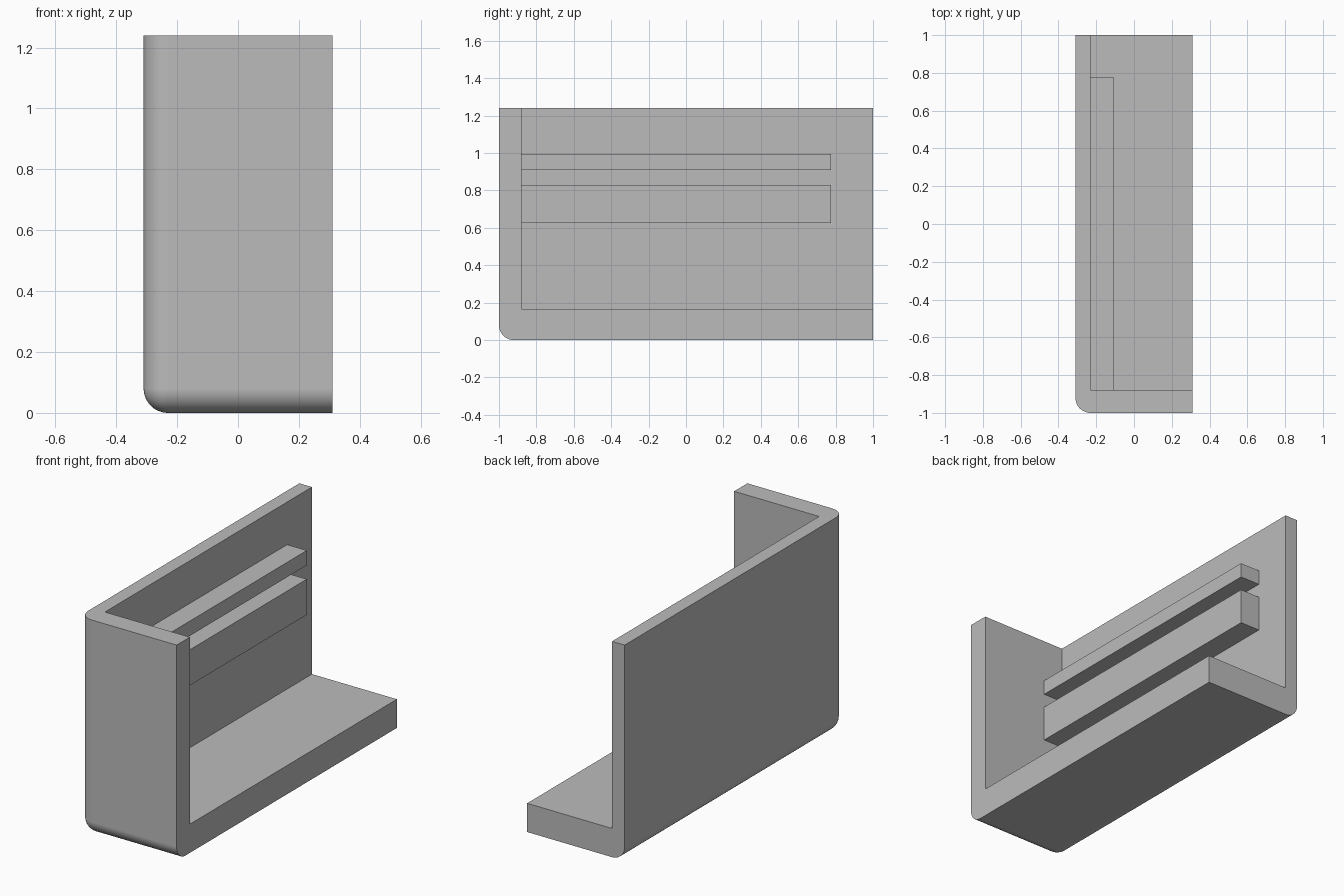
import bpy
import bmesh
import math

default = bpy.data.objects.get("Cube")
if default:
    bpy.data.objects.remove(default, do_unlink=True)

grey = bpy.data.materials.new("plain grey")
grey.use_nodes = True
colour = (0.5, 0.5, 0.5, 1)
grey.diffuse_color = colour
grey.node_tree.nodes["Principled BSDF"].inputs["Base Color"].default_value = colour

LEFT, RIGHT = -0.31, 0.31
FRONT, BACK = -1.0, 1.0
TOP = 1.24
WALL_X, FRONT_Y, FLOOR_Z = -0.23, -0.88, 0.165   # inner faces
RADIUS = 0.08


def box(name, low, high, rounded=False):
    """Box between two corners; optionally round the edges meeting at the low corner."""
    bm = bmesh.new()
    bmesh.ops.create_cube(bm, size=1)
    for v in bm.verts:
        v.co = [h if c > 0 else l for c, l, h in zip(v.co, low, high)]
    if rounded:
        corner = min(bm.verts, key=lambda v: sum(v.co))
        bmesh.ops.bevel(bm, geom=list(corner.link_edges), offset=RADIUS,
                        segments=12, profile=0.5, affect='EDGES')
    mesh = bpy.data.meshes.new(name)
    bm.to_mesh(mesh)
    bm.free()
    mesh.materials.append(grey)
    obj = bpy.data.objects.new(name, mesh)
    bpy.context.collection.objects.link(obj)
    return obj


def apply(obj, modifier):
    bpy.ops.object.select_all(action='DESELECT')
    bpy.context.view_layer.objects.active = obj
    obj.select_set(True)
    bpy.ops.object.modifier_apply(modifier=modifier.name)


# Three-walled bracket: rounded block with the inside cut away
bracket = box("bracket", (LEFT, FRONT, 0), (RIGHT, BACK, TOP), rounded=True)
cutter = box("cutter", (WALL_X, FRONT_Y, FLOOR_Z), (1, 2, 2))
cutter.hide_render = True
cut = bracket.modifiers.new("hollow", 'BOOLEAN')
cut.operation = 'DIFFERENCE'
cut.solver = 'EXACT'
cut.object = cutter
apply(bracket, cut)
bpy.data.objects.remove(cutter, do_unlink=True)

# Smooth fillets, flat walls
bpy.ops.object.shade_smooth_by_angle(angle=math.radians(30))
weighted = bracket.modifiers.new("flat walls", 'WEIGHTED_NORMAL')
weighted.keep_sharp = True
apply(bracket, weighted)

# Two rails along the inside of the side wall
for name, bottom, top in (("lower_rail", 0.625, 0.83), ("upper_rail", 0.91, 0.995)):
    box(name, (WALL_X, FRONT_Y, bottom), (-0.105, 0.775, top))
